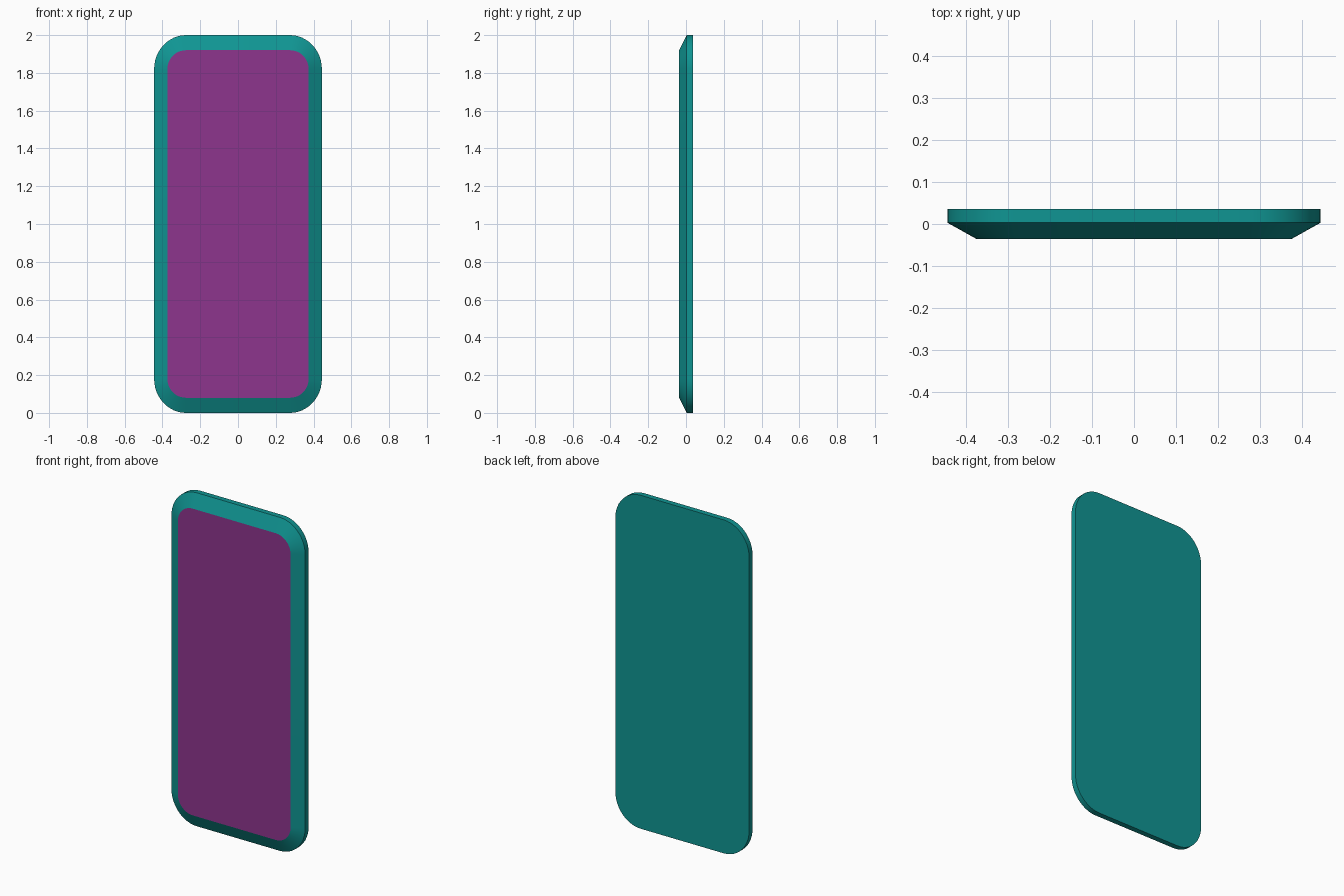
import bpy, bmesh, math

if "Cube" in bpy.data.objects:
    bpy.data.objects.remove(bpy.data.objects["Cube"])

CX, CZ = 0.275, 0.82      # corner centres, measured from the panel centre
SEG = 12                  # segments per rounded corner
FRONT, RIDGE, BACK = -0.036, 0.003, 0.036


def ring(bm, y, rx, rz):
    """Rounded rectangle in the xz plane at depth y."""
    verts = []
    for q, (sx, sz) in enumerate([(1, 1), (-1, 1), (-1, -1), (1, -1)]):
        for i in range(SEG + 1):
            a = (q + i / SEG) * math.pi / 2
            verts.append(bm.verts.new((sx * CX + rx * math.cos(a), y,
                                       1 + sz * CZ + rz * math.sin(a))))
    return verts


def loft(bm, a, b):
    n = len(a)
    for i in range(n):
        j = (i + 1) % n
        bm.faces.new((a[i], a[j], b[j], b[i]))


def finish(bm, name, color):
    mesh = bpy.data.meshes.new(name)
    bm.to_mesh(mesh)
    bm.free()
    obj = bpy.data.objects.new(name, mesh)
    bpy.context.collection.objects.link(obj)
    mat = bpy.data.materials.new(name + "_colour")
    mat.diffuse_color = color
    mat.use_nodes = True
    mat.node_tree.nodes["Principled BSDF"].inputs["Base Color"].default_value = mat.diffuse_color
    mesh.materials.append(mat)
    bpy.ops.object.select_all(action='DESELECT')
    obj.select_set(True)
    bpy.context.view_layer.objects.active = obj
    bpy.ops.object.shade_smooth_by_angle(angle=math.radians(25))
    return obj


# Frame: sloped front border, straight rim and flat back
bm = bmesh.new()
inner = ring(bm, FRONT, 0.099, 0.10)
ridge = ring(bm, RIDGE, 0.169, 0.18)
back = ring(bm, BACK, 0.169, 0.18)
loft(bm, inner, ridge)
loft(bm, ridge, back)
bm.faces.new(back[::-1])
bmesh.ops.recalc_face_normals(bm, faces=bm.faces)
finish(bm, "frame", (0.005, 0.30, 0.29, 1))

# Front panel: flat face closing the frame opening
bm = bmesh.new()
face = bm.faces.new(ring(bm, FRONT, 0.099, 0.10))
face.normal_update()
if face.normal.y > 0:
    face.normal_flip()
finish(bm, "front_panel", (0.27, 0.035, 0.27, 1))
